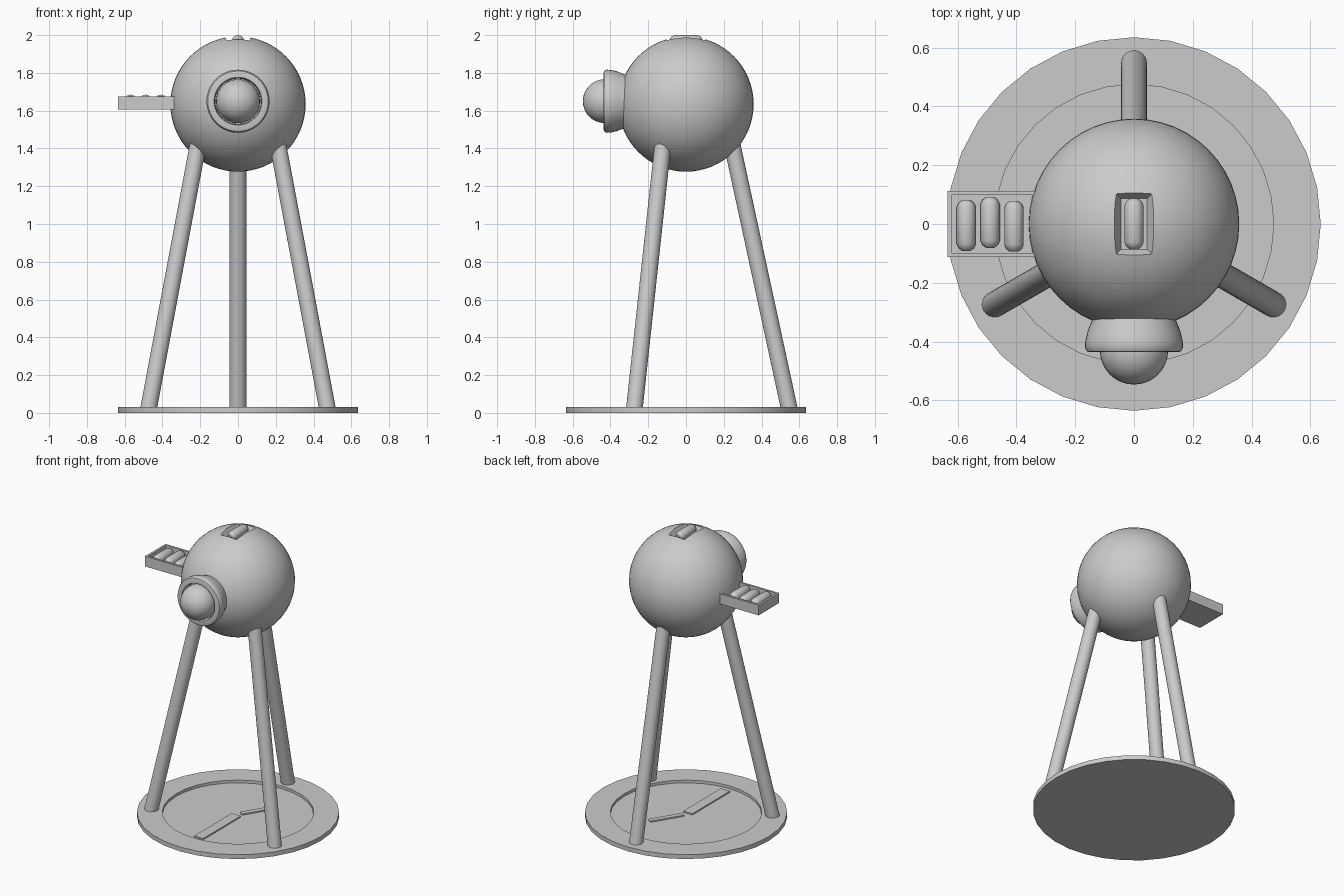
import bpy, bmesh, math
from mathutils import Vector, Matrix

if "Cube" in bpy.data.objects:
    bpy.data.objects.remove(bpy.data.objects["Cube"])


def finish(bm, name, smooth=None):
    bmesh.ops.recalc_face_normals(bm, faces=bm.faces[:])
    me = bpy.data.meshes.new(name)
    bm.to_mesh(me)
    bm.free()
    ob = bpy.data.objects.new(name, me)
    bpy.context.collection.objects.link(ob)
    if smooth:
        bpy.ops.object.select_all(action='DESELECT')
        bpy.context.view_layer.objects.active = ob
        ob.select_set(True)
        bpy.ops.object.shade_smooth_by_angle(angle=math.radians(smooth))
    return ob


def lathe(name, profile, segs, origin, axis=(0, 0, 1), smooth=35):
    """Spin (radius, height) points round an axis; the ends lie on the axis."""
    bm = bmesh.new()
    vs = [bm.verts.new((r, 0, h)) for r, h in profile]
    es = [bm.edges.new(p) for p in zip(vs, vs[1:])]
    bmesh.ops.spin(bm, geom=vs + es, cent=(0, 0, 0), axis=(0, 0, 1),
                   angle=2 * math.pi, steps=segs, use_duplicate=False)
    bmesh.ops.remove_doubles(bm, verts=bm.verts[:], dist=1e-5)
    rot = Vector((0, 0, 1)).rotation_difference(Vector(axis)).to_matrix().to_4x4()
    bm.transform(Matrix.Translation(origin) @ rot)
    return finish(bm, name, smooth)


def ball(name, centre, radius, u, v):
    bm = bmesh.new()
    bmesh.ops.create_uvsphere(bm, u_segments=u, v_segments=v, radius=radius,
                              matrix=Matrix.Translation(centre))
    return finish(bm, name, 35)


def prism(name, rings):
    """Closed shell through a list of rectangles (x0, x1, y0, y1, z)."""
    bm = bmesh.new()
    loops = [[bm.verts.new(p) for p in ((a, c, z), (b, c, z), (b, d, z), (a, d, z))]
             for a, b, c, d, z in rings]
    for lo, hi in zip(loops, loops[1:]):
        for i in range(4):
            j = (i + 1) % 4
            bm.faces.new((lo[i], lo[j], hi[j], hi[i]))
    bm.faces.new(loops[0])
    bm.faces.new(loops[-1])
    return finish(bm, name)


def rod(name, p, q, radius, segs=24):
    p, q = Vector(p), Vector(q)
    n = (q - p).length
    return lathe(name, [(0, 0), (radius, 0), (radius, n), (0, n)], segs, p, q - p)


def pill(name, x, y, z):
    lathe(name, [(0, -.086), (.014, -.086), (.026, -.077), (.033, -.062),
                 (.033, .062), (.026, .077), (.014, .086), (0, .086)],
          12, (x, y, z), (0, 1, 0))


# Base disc with a shallow recessed dial
lathe("base", [(0, 0), (.635, 0), (.635, .03), (.475, .03), (.475, .011), (0, .011)],
      32, (0, 0, 0))

# Two flat hands lying on the dial
for name, length, width, ang in (("long_hand", .43, .07, -90), ("short_hand", .25, .035, 58)):
    hand = prism(name, [(.02, length, -width / 2, width / 2, z) for z in (.008, .02)])
    hand.data.transform(Matrix.Rotation(math.radians(ang), 4, 'Z'))

# Three splayed legs
for i, name in enumerate(("back_leg", "left_leg", "right_leg")):
    a = math.radians(90 + 120 * i)
    c, s = math.cos(a), math.sin(a)
    rod(name, (.548 * c, .548 * s, .016), (.24 * c, .24 * s, 1.44), .044)

# Round body with a sloped slot cut in its top
C = 1.635
body = ball("body", (0, 0, C), .358, 48, 32)
cutter = prism("slot_cutter", [(-.045, .045, -.087, .087, 1.945),
                               (-.067, .067, -.11, .11, 1.985),
                               (-.067, .067, -.11, .11, 2.1)])
mod = body.modifiers.new("slot", 'BOOLEAN')
mod.operation = 'DIFFERENCE'
mod.solver = 'EXACT'
mod.object = cutter
bpy.context.view_layer.objects.active = body
bpy.ops.object.select_all(action='DESELECT')
body.select_set(True)
bpy.ops.object.modifier_apply(modifier="slot")
bpy.data.objects.remove(cutter)
bpy.ops.object.shade_smooth_by_angle(angle=math.radians(30))
pill("top_pill", 0, 0, 1.967)

# Eye: cup socket and ball
lathe("eye_socket", [(0, .28), (.13, .28), (.142, .325), (.158, .365), (.166, .40),
                     (.167, .42), (.16, .433), (.15, .436), (.127, .436),
                     (.122, .425), (.12, .38), (0, .38)], 40, (0, 0, 1.65), (0, -1, 0))
ball("eyeball", (0, -.43, 1.65), .116, 32, 20)

# Side tray holding three pills
prism("tray", [(-.635, -.30, -.112, .112, 1.605),
               (-.635, -.30, -.112, .112, 1.675),
               (-.620, -.315, -.098, .098, 1.675),
               (-.620, -.315, -.098, .098, 1.635)])
for i, y in enumerate((-.005, .005, -.008)):
    pill("tray_pill_%d" % (i + 1), -.57 + .081 * i, y, 1.652)
